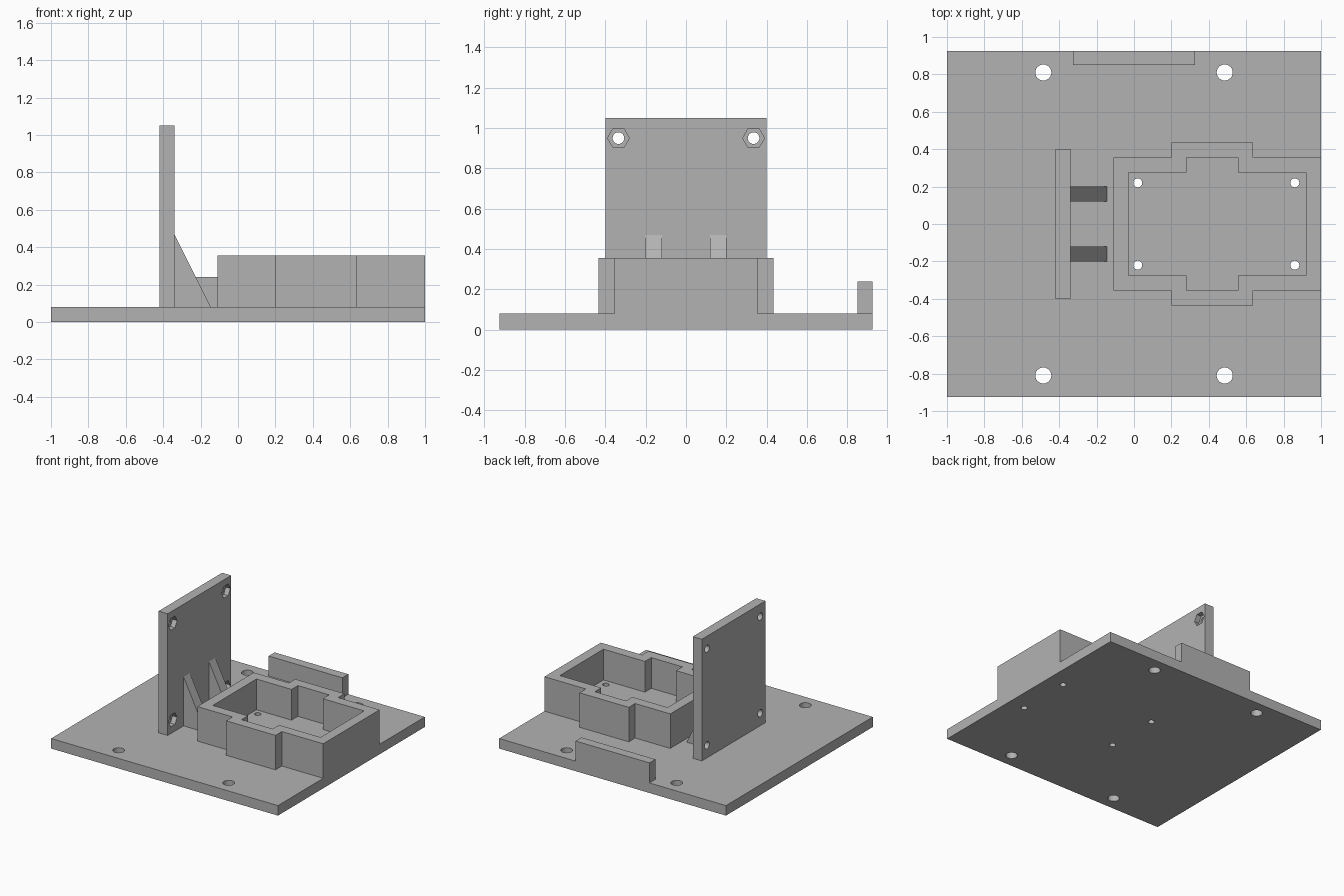
import bpy
import bmesh
import math
from mathutils import Matrix, Vector

cube = bpy.data.objects.get("Cube")
if cube:
    bpy.data.objects.remove(cube, do_unlink=True)

BASE_TOP = 0.08
WALL = 0.08

grey = bpy.data.materials.new("plain_grey")
grey.use_nodes = True
colour = (0.45, 0.45, 0.45, 1)
grey.diffuse_color = colour
grey.node_tree.nodes["Principled BSDF"].inputs["Base Color"].default_value = colour


def finish(name, bm):
    bmesh.ops.recalc_face_normals(bm, faces=bm.faces)
    mesh = bpy.data.meshes.new(name)
    bm.to_mesh(mesh)
    bm.free()
    mesh.materials.append(grey)
    obj = bpy.data.objects.new(name, mesh)
    bpy.context.collection.objects.link(obj)
    return obj


def prism(name, points, direction):
    """Extrude a flat outline of 3D points along a direction."""
    bm = bmesh.new()
    face = bm.faces.new([bm.verts.new(p) for p in points])
    grown = bmesh.ops.extrude_face_region(bm, geom=[face])
    moved = [v for v in grown["geom"] if isinstance(v, bmesh.types.BMVert)]
    bmesh.ops.translate(bm, verts=moved, vec=Vector(direction))
    return finish(name, bm)


def box(name, x, y, z):
    outline = [(x[0], y[0], z[0]), (x[1], y[0], z[0]), (x[1], y[1], z[0]), (x[0], y[1], z[0])]
    return prism(name, outline, (0, 0, z[1] - z[0]))


def cylinders(name, centres, radius, depth, sides, turn):
    """A set of equal cylinders or hexagons used as one cutter."""
    bm = bmesh.new()
    for c in centres:
        bmesh.ops.create_cone(bm, cap_ends=True, segments=sides, radius1=radius, radius2=radius,
                              depth=depth, matrix=Matrix.Translation(c) @ turn)
    return finish(name, bm)


def cut(obj, cutter):
    cutter.hide_render = True
    mod = obj.modifiers.new("cut", "BOOLEAN")
    mod.operation = "DIFFERENCE"
    mod.solver = "EXACT"
    mod.object = cutter
    graph = bpy.context.evaluated_depsgraph_get()
    mesh = bpy.data.meshes.new_from_object(obj.evaluated_get(graph))
    obj.modifiers.clear()
    obj.data = mesh
    bpy.data.objects.remove(cutter, do_unlink=True)


def tray_outline(inset, z):
    """Rectangle with a bulge on both long sides, shrunk by an inset."""
    x0, x1 = -0.11 + inset, 1.0 - inset
    b0, b1 = 0.2 + inset, 0.635 - inset
    side, bulge = 0.355 - inset, 0.435 - inset
    half = [(x0, side), (b0, side), (b0, bulge), (b1, bulge), (b1, side), (x1, side)]
    return [(x, y, z) for x, y in half] + [(x, -y, z) for x, y in reversed(half)]


upright = Matrix.Identity(4)
along_x = Matrix.Rotation(math.pi / 2, 4, "Y")

# Base plate with mounting holes
base = box("base_plate", (-1, 1), (-0.925, 0.925), (0, BASE_TOP))
mounts = [(x, y, 0.04) for x in (-0.485, 0.485) for y in (-0.81, 0.81)]
tray_holes = [(x, y, 0.05) for x in (0.02, 0.86) for y in (-0.22, 0.22)]
cut(base, cylinders("mount_cutter", mounts, 0.043, 0.4, 32, upright))
cut(base, cylinders("tray_hole_cutter", tray_holes, 0.024, 0.4, 24, upright))

# Open tray with screw holes in its floor
tray = prism("tray", tray_outline(0, BASE_TOP), (0, 0, 0.275))
cut(tray, prism("tray_cutter", tray_outline(WALL, 0.11), (0, 0, 0.5)))
cut(tray, cylinders("tray_hole_cutter", tray_holes, 0.024, 0.4, 24, upright))

# Upright panel with hexagonal nut pockets and bolt holes
panel = box("upright_panel", (-0.42, -0.34), (-0.4, 0.4), (BASE_TOP, 1.05))
spots = [(y, z) for y in (-0.335, 0.335) for z in (0.18, 0.95)]
cut(panel, cylinders("bolt_cutter", [(-0.38, y, z) for y, z in spots], 0.029, 0.4, 24, along_x))
cut(panel, cylinders("nut_cutter", [(-0.34, y, z) for y, z in spots], 0.054, 0.08, 6, along_x))

# Triangular braces behind the panel
for side, y in (("right", -0.2), ("left", 0.12)):
    prism(side + "_brace", [(-0.34, y, BASE_TOP), (-0.145, y, BASE_TOP), (-0.34, y, 0.47)],
          (0, 0.08, 0))

# Low stop along the back edge
box("back_stop", (-0.325, 0.325), (0.85, 0.925), (BASE_TOP, 0.24))
